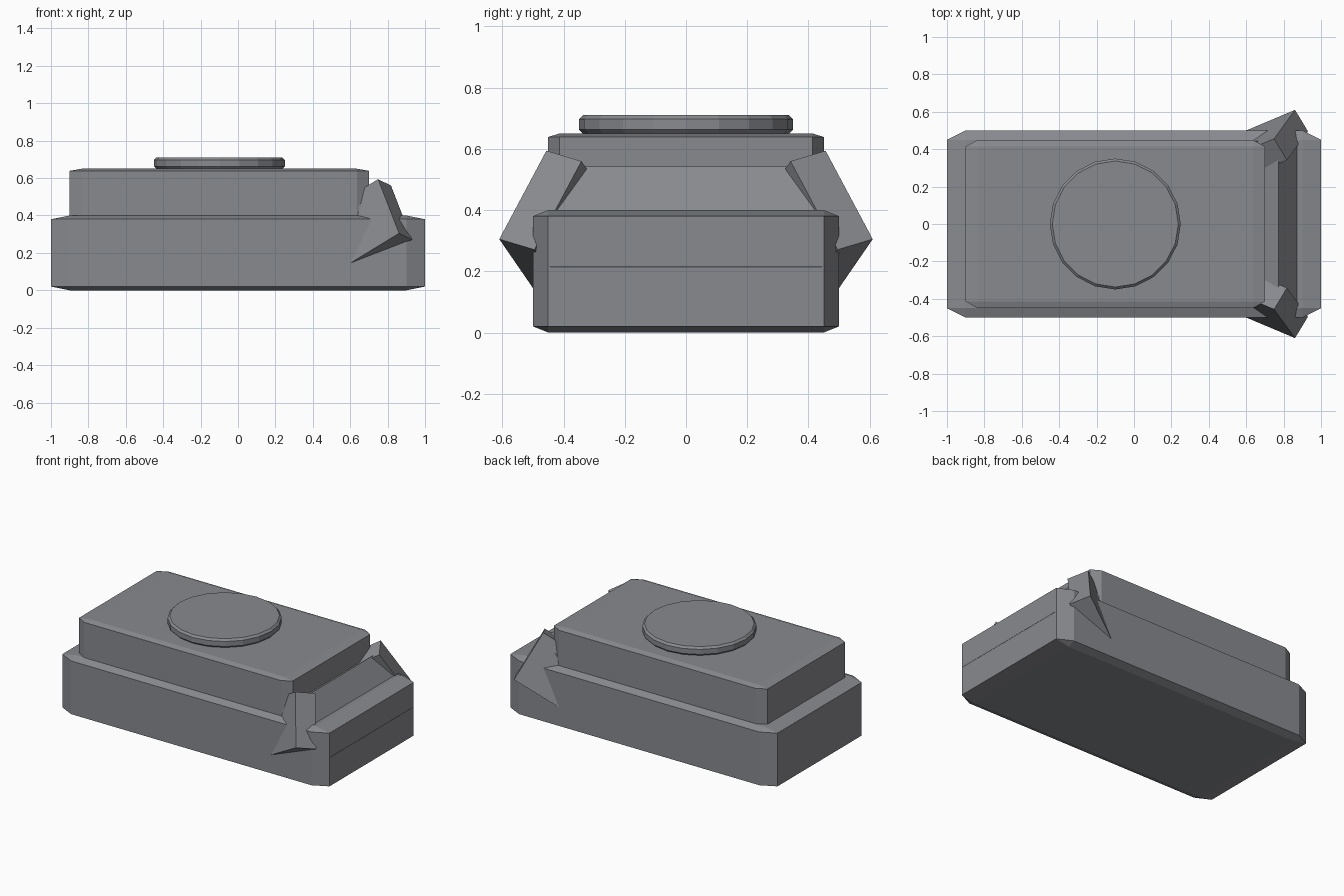
import bpy, bmesh
from mathutils import Matrix, Vector
from math import radians

if "Cube" in bpy.data.objects:
    bpy.data.objects.remove(bpy.data.objects["Cube"])

# Dark grey paint shared by every part
paint = bpy.data.materials.new("dark_grey_paint")
paint.diffuse_color = (0.25, 0.255, 0.275, 1)
paint.use_nodes = True
paint.node_tree.nodes["Principled BSDF"].inputs["Base Color"].default_value = paint.diffuse_color


def make_object(name, bm):
    bmesh.ops.recalc_face_normals(bm, faces=bm.faces[:])
    mesh = bpy.data.meshes.new(name)
    bm.to_mesh(mesh)
    bm.free()
    mesh.materials.append(paint)
    obj = bpy.data.objects.new(name, mesh)
    bpy.context.scene.collection.objects.link(obj)
    return obj


def block(name, centre, half, bevel=0.0, rotation=None):
    # The chamfer is cut before scaling, so it stretches with the block
    bm = bmesh.new()
    bmesh.ops.create_cube(bm, size=2)
    if bevel:
        bmesh.ops.bevel(bm, geom=bm.edges[:], offset=bevel, segments=1,
                        profile=0.5, affect='EDGES')
    rot = rotation or Matrix.Identity(4)
    bm.transform(Matrix.Translation(centre) @ rot @ Matrix.Diagonal((*half, 1)))
    return make_object(name, bm)


# Lower and upper body
block("lower_body", (0, 0, 0.2), (1, 0.5, 0.2), 0.1)
block("upper_body", (-0.1, 0, 0.51), (0.8, 0.45, 0.14), 0.08)

# Round hatch on the roof
bm = bmesh.new()
bmesh.ops.create_cone(bm, cap_ends=True, segments=20, radius1=0.35,
                      radius2=0.35, depth=0.06)
bm.normal_update()
caps = [f for f in bm.faces if abs(f.normal.z) > 0.9]
rims = list({e for f in caps for e in f.edges})
bmesh.ops.bevel(bm, geom=rims, offset=0.013, segments=1, profile=0.5,
                affect='EDGES')
bm.transform(Matrix.Translation((-0.1, 0, 0.68)))
make_object("roof_hatch", bm)

# Sloping front plate, placed by the middle of its outer face
tilt = Matrix.Rotation(radians(-35), 4, 'Y')
normal = tilt @ Vector((1, 0, 0))
block("front_plate", Vector((0.886, 0, 0.378)) - normal * 0.1,
      (0.1, 0.445, 0.2), 0, tilt)

# Angled cheek plates: outer top corner plus three perpendicular directions
corner = Vector((0.749, -0.456, 0.594))
down = Vector((0.112, -0.154, -0.289)).normalized()
inward = Vector((0.069, 0.116, -0.033))
inward = (inward - down * inward.dot(down)).normalized()
back = down.cross(inward)
if back.x > 0:
    back = -back
half = (0.173, 0.069, 0.21)
centre = corner + down * half[0] + inward * half[1] + back * half[2]
basis = Matrix((down, inward, back)).transposed().to_4x4()
cheek = block("cheek_plates", centre, half, 0, basis)
mirror = cheek.modifiers.new("mirror", 'MIRROR')
mirror.use_axis = (False, True, False)
